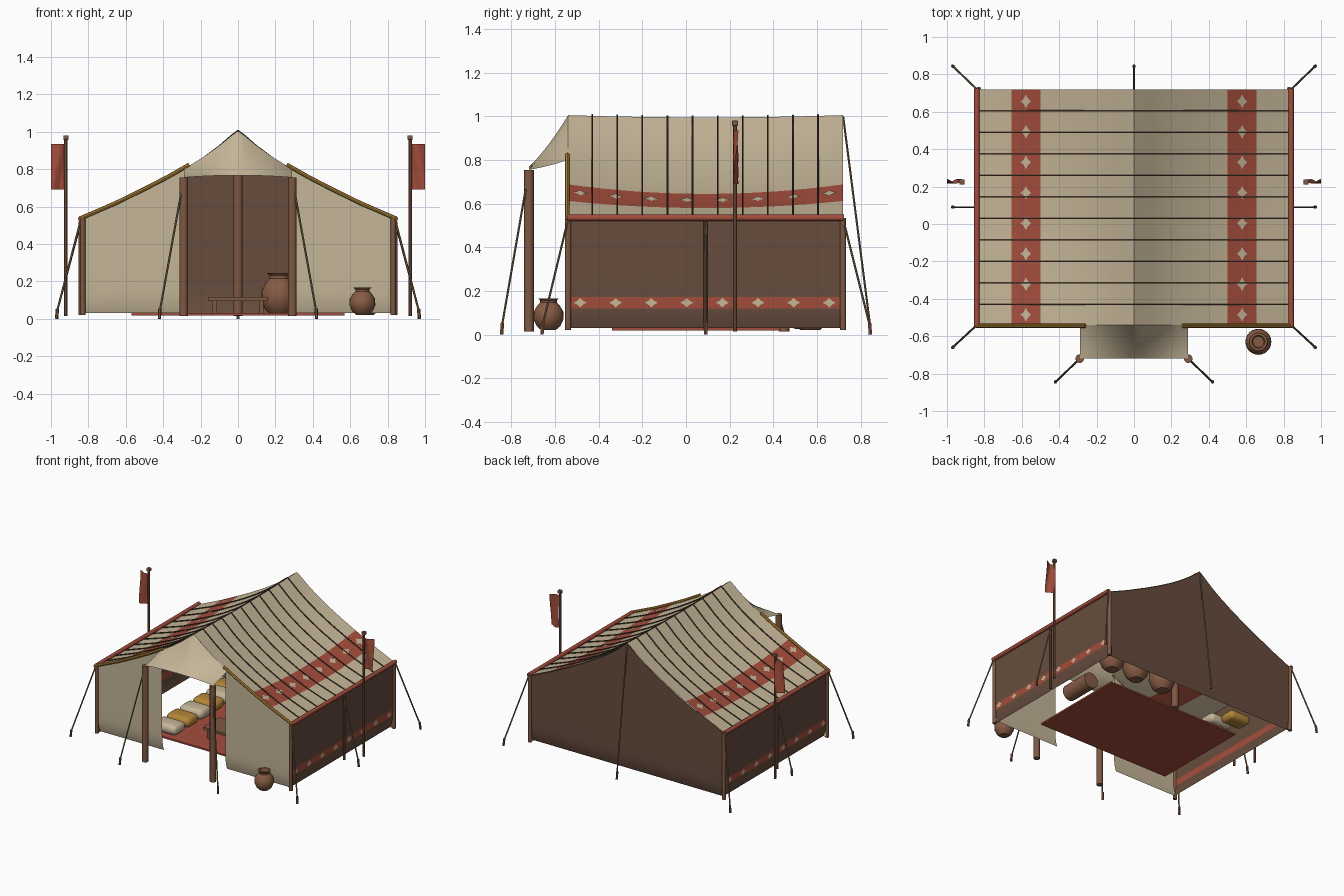
import bpy, bmesh, math
from mathutils import Vector

if "Cube" in bpy.data.objects:
    bpy.data.objects.remove(bpy.data.objects["Cube"])


def mat(name, *rgb):
    m = bpy.data.materials.new(name)
    m.diffuse_color = (*rgb, 1)
    m.use_nodes = True
    m.node_tree.nodes["Principled BSDF"].inputs["Base Color"].default_value = m.diffuse_color
    return m


CANVAS = mat("canvas", .56, .465, .315)
BROWN = mat("brown_cloth", .135, .073, .048)
RED = mat("red_cloth", .37, .075, .045)
WOOD = mat("wood", .21, .098, .055)
GOLD = mat("gold_cloth", .46, .24, .04)
ROPE = mat("rope", .21, .15, .085)
DARK = mat("dark_cord", .07, .045, .028)
CLAY = mat("clay", .24, .105, .058)

FRONT, BACK, SIDE, LOW = -.54, .72, .83, .03
PROFILE = [(0, 1.005), (.04, .975), (.1, .925), (.18, .868), (.27, .812),
           (.38, .75), (.5, .688), (.655, .612), (.84, .53)]


def finish(name, bm, mats, angle=40):
    me = bpy.data.meshes.new(name)
    bm.to_mesh(me)
    bm.free()
    ob = bpy.data.objects.new(name, me)
    bpy.context.collection.objects.link(ob)
    for m in mats:
        me.materials.append(m)
    bpy.ops.object.select_all(action='DESELECT')
    ob.select_set(True)
    bpy.context.view_layer.objects.active = ob
    bpy.ops.object.shade_smooth_by_angle(angle=math.radians(angle))
    return ob


def grid(name, us, vs, f, mats, rule=None):
    bm = bmesh.new()
    rows = [[bm.verts.new(f(u, v)) for u in us] for v in vs]
    for j in range(len(vs) - 1):
        for i in range(len(us) - 1):
            face = bm.faces.new((rows[j][i], rows[j][i + 1], rows[j + 1][i + 1], rows[j + 1][i]))
            if rule:
                face.material_index = rule((us[i] + us[i + 1]) / 2, (vs[j] + vs[j + 1]) / 2)
    return finish(name, bm, mats)


def tube(name, pts, r, m, n=8):
    pts = [Vector(p) for p in pts]
    bm = bmesh.new()
    rings = []
    for i, p in enumerate(pts):
        t = (pts[min(i + 1, len(pts) - 1)] - pts[max(i - 1, 0)]).normalized()
        a = t.cross(Vector((0, 1, 0)) if abs(t.y) < .9 else Vector((1, 0, 0))).normalized()
        b = t.cross(a)
        rings.append([bm.verts.new(p + r * (a * math.cos(k * math.tau / n) + b * math.sin(k * math.tau / n)))
                      for k in range(n)])
    for p, q in zip(rings, rings[1:]):
        for k in range(n):
            bm.faces.new((p[k], p[(k + 1) % n], q[(k + 1) % n], q[k]))
    bm.faces.new(rings[0][::-1])
    bm.faces.new(rings[-1])
    bmesh.ops.recalc_face_normals(bm, faces=bm.faces)
    return finish(name, bm, [m])


def lathe(name, loc, prof, m, n=24):
    bm = bmesh.new()
    rings = [[bm.verts.new((loc[0] + r * math.cos(k * math.tau / n), loc[1] + r * math.sin(k * math.tau / n),
                            loc[2] + z)) for k in range(n)] for r, z in prof]
    for p, q in zip(rings, rings[1:]):
        for k in range(n):
            bm.faces.new((p[k], p[(k + 1) % n], q[(k + 1) % n], q[k]))
    bm.faces.new(rings[0][::-1])
    bm.faces.new(rings[-1])
    return finish(name, bm, [m])


def box(name, loc, size, m, bevel=0):
    bm = bmesh.new()
    bmesh.ops.create_cube(bm, size=1)
    for v in bm.verts:
        v.co = Vector(loc) + Vector([c * s for c, s in zip(v.co, size)])
    if bevel:
        bmesh.ops.bevel(bm, geom=bm.edges[:], offset=bevel, segments=4, affect='EDGES', profile=.5)
    return finish(name, bm, [m], 60 if bevel else 30)


def span(a, b, n):
    return [a + (b - a) * i / n for i in range(n + 1)]


def prof(x):
    x = abs(x)
    for (x0, z0), (x1, z1) in zip(PROFILE, PROFILE[1:]):
        if x <= x1:
            return z0 + (z1 - z0) * (x - x0) / (x1 - x0)
    return PROFILE[-1][1]


def roof_z(x, y):
    # cloth sags between the front and back gables
    t = (y - FRONT) / (BACK - FRONT)
    return prof(x) - 4 * t * (1 - t) * (.01 + .035 * math.sin(math.pi * min(1, abs(x) / .84)))


def tuck(z):
    # wall cloth curls inward near the ground
    return .02 * max(0, 1 - (z - LOW) / .12) ** 2


# roof with a red band on each slope
half = [p[0] for p in PROFILE]
xs = [-x for x in half[:0:-1]] + half
grid("roof", xs, span(FRONT, BACK, 16), lambda x, y: (x, y, roof_z(x, y)), [CANVAS, RED],
     lambda x, y: int(.5 < abs(x) < .655))

# gable walls
vs = [0, .02, .05, .09, .14, .2, .4, .6, .8, 1]


def gable(y, s):
    def f(x, v):
        z = LOW + (prof(x) - .004 - LOW) * v
        return (x, y - s * tuck(z), z)
    return f


wall_xs = [max(-SIDE, min(SIDE, x)) for x in xs]
grid("back_wall", wall_xs[::-1], vs, gable(BACK, 1), [BROWN])
for s in (1, -1):
    grid("front_panel", sorted(s * x for x in (.27, .38, .5, .655, SIDE)), vs, gable(FRONT, -1), [CANVAS])

# porch canopy falling from the front gable
grid("porch_canopy", [x for x in span(-.29, .29, 16)], span(0, 1, 8),
     lambda x, v: (x, -.72 + .18 * v, (.755 + .012 * (1 - (x / .29) ** 2)) * (1 - v)
                   + prof(x) * v - .06 * v * (1 - v) * (1 - abs(x) / .4)), [CANVAS])

# pattern motif outline
MOTIF = [(1, 0), (.42, .42), (0, 1), (-.42, .42), (-1, 0), (-.42, -.42), (0, -1), (.42, -.42)]


def motif(name, f):
    bm = bmesh.new()
    c = bm.verts.new(f(0, 0))
    ring = [bm.verts.new(f(*p)) for p in MOTIF]
    for a, b in zip(ring, ring[1:] + ring[:1]):
        bm.faces.new((c, a, b))
    bm.normal_update()
    if sum((f.normal.z + f.normal.x * c.co.x for f in bm.faces)) < 0:
        bmesh.ops.reverse_faces(bm, faces=bm.faces[:])
    finish(name, bm, [CANVAS])


zs = [.03, .04, .055, .075, .1, .12, .172, .3, .42, .53]
for s in (1, -1):
    # side walls with a red stripe
    ys = span(FRONT, BACK, 8)
    grid("side_wall", ys[::s], zs, lambda y, z: (s * (SIDE - tuck(z)), y, z), [BROWN, RED],
         lambda y, z: int(.12 < z < .172))
    for i in range(8):
        yc = -.485 + .163 * i
        motif("wall_motif", lambda a, b: (s * (SIDE + .004), yc + .03 * a, .146 + .022 * b))
        motif("roof_motif", lambda a, b: (s * (.578 + .028 * a), yc + .036 * b,
                                          roof_z(.578 + .028 * a, yc + .036 * b) + .006))
    # eave rail and gold gable trim
    tube("eave_rail", [(s * .84, FRONT - .005, .535), (s * .84, BACK + .005, .535)], .015, RED, 10)
    tube("gable_trim", [(s * x, FRONT - .004, prof(x) + .006) for x in (.26, .38, .5, .655, .845)], .011, GOLD)
    # posts
    for y in (FRONT, BACK):
        tube("corner_post", [(s * SIDE, y, .02), (s * SIDE, y, .535)], .014, WOOD, 10)
    tube("porch_post", [(s * .29, -.72, .015), (s * .29, -.72, .755)], .023, WOOD, 14)
    tube("side_post", [(s * .845, .09, .02), (s * .845, .09, .52)], .009, WOOD)
    # banner on its pole
    tube("banner_pole", [(s * .92, .225, .015), (s * .92, .225, .965)], .009, WOOD)
    box("pole_cap", (s * .92, .225, .968), (.028, .028, .024), WOOD, .005)
    grid("banner", span(.922, 1, 6)[::s], span(.69, .935, 8),
         lambda x, z: (s * x, .228 + .012 * math.sin((x - .92) * 60 + (z - .69) * 12), z), [RED])

# guy ropes with ground stakes
guys = [((0, BACK, 1.0), (0, .845))]
for s in (1, -1):
    guys += [((s * .84, BACK, .53), (s * .97, .845)), ((s * .84, FRONT, .53), (s * .97, -.66)),
             ((s * .84, .09, .52), (s * .97, .09)), ((s * .29, -.72, .75), (s * .42, -.845))]
for top, (x, y) in guys:
    tube("guy_rope", [top, (x, y, .03)], .0055, ROPE, 6)
    tube("stake", [(x, y, 0), (x * .995, y * .995, .055)], .009, WOOD, 6)

# cords over the roof, ridge beam and inner pole
for i in range(10):
    y = -.43 + .115 * i
    tube("roof_cord", [(x, y, roof_z(x, y) + .005) for x in xs], .0045, DARK, 6)
tube("ridge_beam", [(0, FRONT, .972), (0, BACK, .972)], .012, WOOD)
tube("inner_pole", [(0, .45, .015), (0, .45, .97)], .025, WOOD, 12)

# carpet and low table
box("carpet", (0, .045, .024), (1.14, .77, .012), RED)
box("table_top", (0, -.1, .105), (.32, .2, .02), WOOD)
for sx in (1, -1):
    for sy in (1, -1):
        box("table_leg", (sx * .125, -.1 + sy * .075, .062), (.02, .02, .066), WOOD)

# cushions along the left
for i in range(5):
    box("cushion", (-.42, -.24 + .16 * i, .07), (.2, .14, .075), (CANVAS, GOLD)[i % 2], .034)
box("end_cushion", (-.48, .54, .06), (.18, .13, .07), GOLD, .032)

# clay jars
JAR = [(.045, 0), (.075, .03), (.095, .08), (.093, .13), (.07, .175), (.052, .195), (.052, .21),
       (.066, .225), (.048, .225), (.04, .19)]
for x in (.22, .46, .68):
    lathe("storage_jar", (x, .57, .02), JAR, CLAY)
lathe("porch_jar", (.665, -.63, .02), [(r * .73, z * .65) for r, z in JAR], CLAY)
tube("bedroll", [(.62, .03, .09), (.62, .27, .09)], .06, CLAY, 16)
